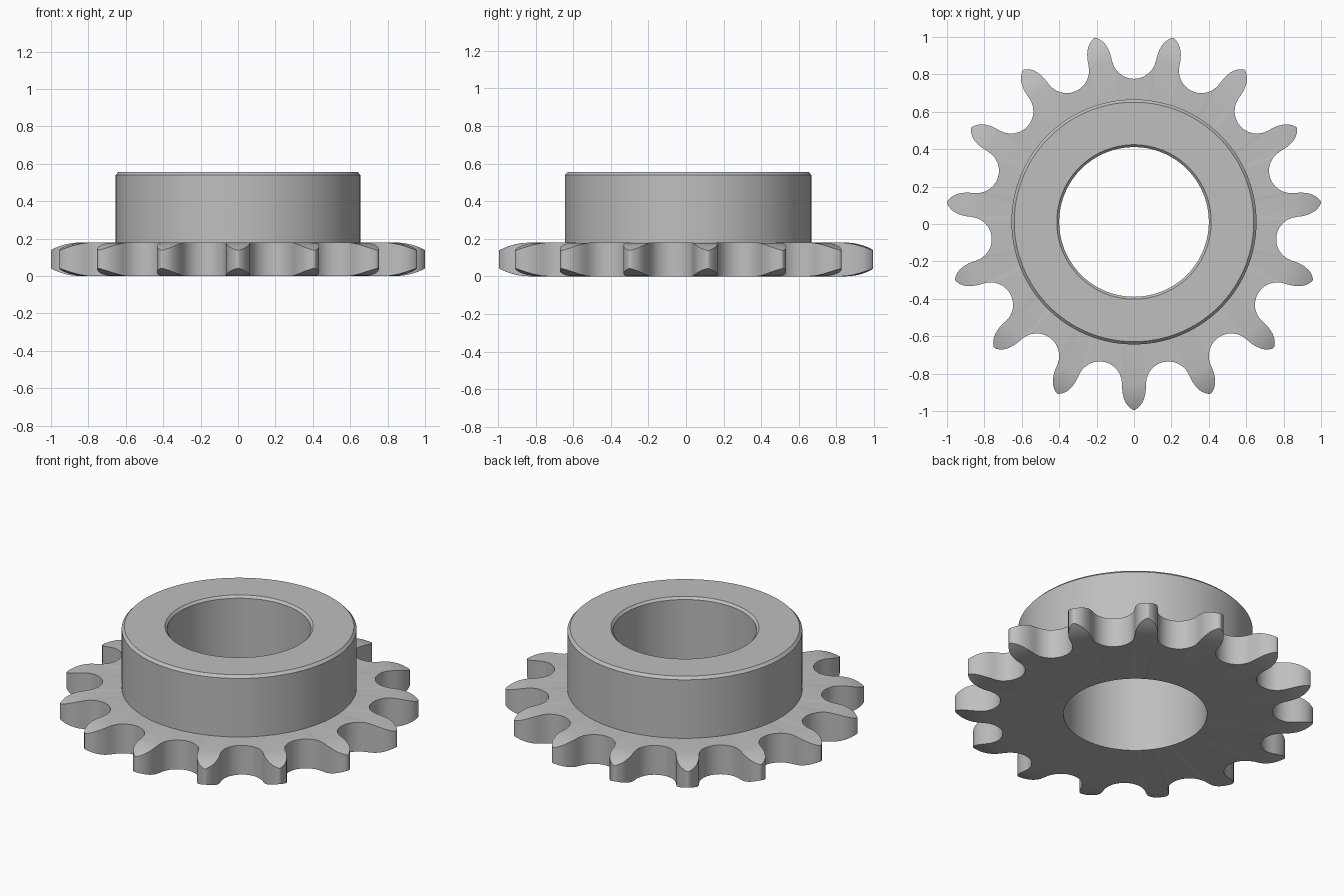
import bpy, bmesh, math
from math import radians, sin, cos, hypot, sqrt

if "Cube" in bpy.data.objects:
    bpy.data.objects.remove(bpy.data.objects["Cube"])

TEETH = 15
STEP = 2 * math.pi / TEETH
PITCH_R, ROLLER_R = 0.885, 0.12        # chain pitch circle and roller seat
THICK = 0.18                           # toothed plate thickness
BEVEL_R, BEVEL_START = 0.37, 0.835     # rounded taper of the tooth sides
CENTRE_Y = 0.011                       # odd tooth count: shift to centre the bounds

# Hub section (radius, z): bore bottom, bore chamfer, rim chamfer, hub foot
HUB = [(0.40, 0), (0.40, 0.542), (0.413, 0.556), (0.64, 0.556), (0.655, 0.54), (0.655, THICK)]
# Half tooth (distance from centre, half width), waist to tip
TOOTH = [(0.866, 0.064), (0.89, 0.0635), (0.91, 0.062), (0.93, 0.058), (0.95, 0.052),
         (0.967, 0.044), (0.98, 0.035), (0.993, 0.022), (1.001, 0.011), (1.005, 0.004)]
ACROSS = [-1, -0.5, 0, 0.5, 1]

bm = bmesh.new()


def vert(radial, side, ang, z):
    x = radial * cos(ang) - side * sin(ang)
    y = radial * sin(ang) + side * cos(ang)
    return bm.verts.new((x, y + CENTRE_Y, z))


def pair(radial, side, ang):
    """Bottom and top vertex of the plate, thinned towards the tooth tips."""
    d = max(0, hypot(radial, side) - BEVEL_START)
    drop = BEVEL_R - sqrt(BEVEL_R ** 2 - d ** 2)
    return vert(radial, side, ang, drop), vert(radial, side, ang, THICK - drop)


def column(radial, side, ang):
    """Closed section of the wheel: plate underside, bore, hub, plate top."""
    low, high = pair(radial, side, ang)
    direction = ang + math.atan2(side, radial)
    return [low] + [vert(r, 0, direction, z) for r, z in HUB] + [high]


columns, inside_tooth = [], []
for k in range(TEETH):
    gap = -math.pi / 2 + STEP * (k + 0.5)
    # Roller seat between two teeth
    for deg in range(-65, 66, 13):
        a = radians(deg)
        columns.append(column(PITCH_R - ROLLER_R * cos(a), ROLLER_R * sin(a), gap))
        inside_tooth.append(False)
    # Tooth: a grid of rows from waist to tip
    axis = gap + STEP / 2
    waist = [column(TOOTH[0][0], t * TOOTH[0][1], axis) for t in ACROSS]
    columns += waist
    inside_tooth += [True] * 4 + [False]
    rows = [[(c[0], c[-1]) for c in waist]]
    rows += [[pair(r, t * w, axis) for t in ACROSS] for r, w in TOOTH[1:]]
    for a, b in zip(rows, rows[1:]):
        for i in range(4):
            for s in (0, 1):
                bm.faces.new((a[i][s], a[i + 1][s], b[i + 1][s], b[i][s]))
        for i in (0, 4):
            bm.faces.new((a[i][0], a[i][1], b[i][1], b[i][0]))
    for p, q in zip(rows[-1], rows[-1][1:]):
        bm.faces.new((p[0], q[0], q[1], p[1]))

# Join the sections around the wheel, leaving the tooth roots open
for i, c in enumerate(columns):
    n = columns[(i + 1) % len(columns)]
    for j in range(len(c) - 1):
        bm.faces.new((c[j], n[j], n[j + 1], c[j + 1]))
    if not inside_tooth[i]:
        bm.faces.new((c[-1], n[-1], n[0], c[0]))
bmesh.ops.recalc_face_normals(bm, faces=bm.faces)

mesh = bpy.data.meshes.new("sprocket_wheel")
bm.to_mesh(mesh)
bm.free()
wheel = bpy.data.objects.new("sprocket_wheel", mesh)
bpy.context.collection.objects.link(wheel)

# Plain grey metal
grey = bpy.data.materials.new("grey_metal")
grey.use_nodes = True
colour = (0.52, 0.52, 0.52, 1)
grey.diffuse_color = colour
grey.node_tree.nodes["Principled BSDF"].inputs["Base Color"].default_value = colour
mesh.materials.append(grey)

bpy.ops.object.select_all(action="DESELECT")
wheel.select_set(True)
bpy.context.view_layer.objects.active = wheel
bpy.ops.object.shade_smooth_by_angle(angle=radians(30))
